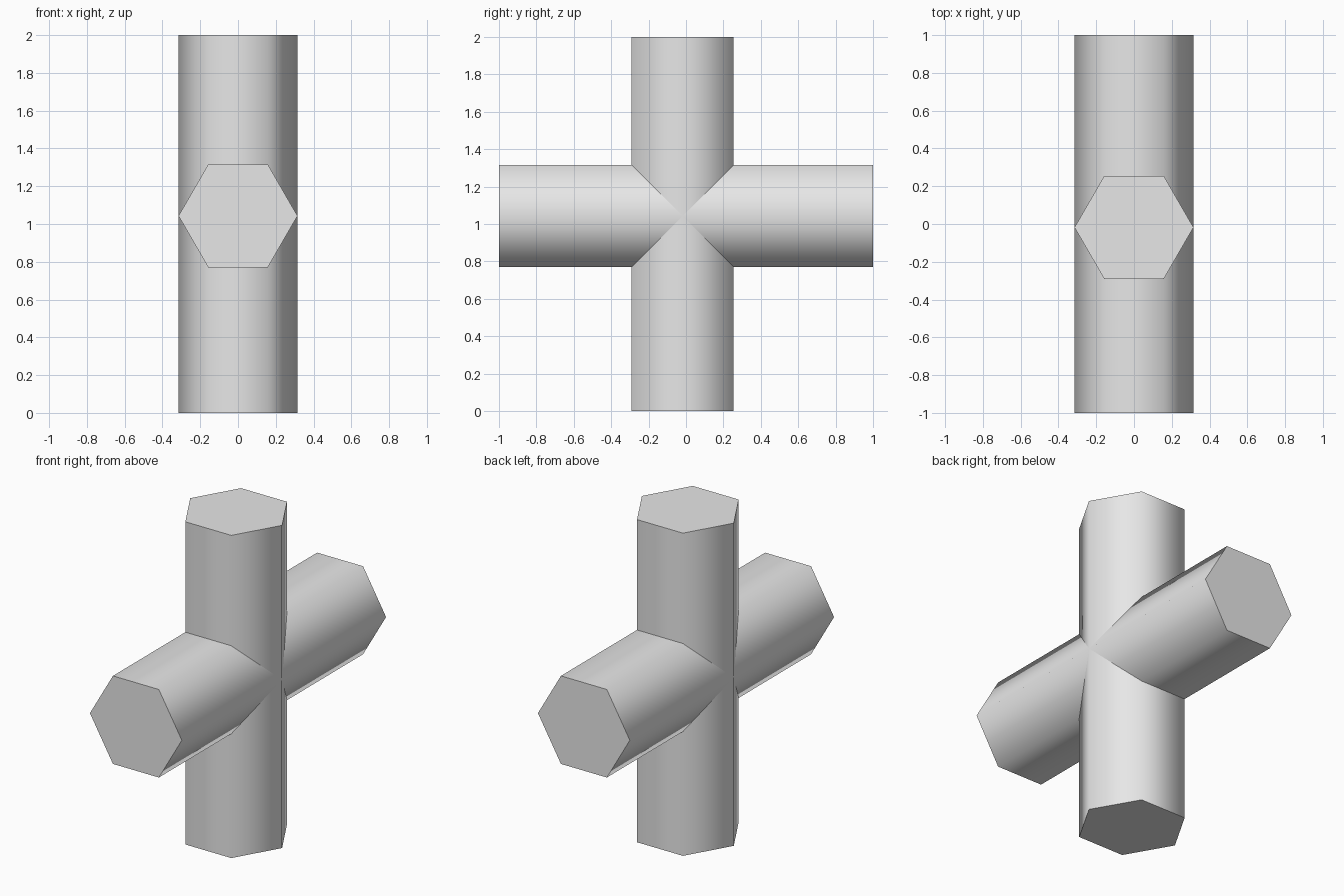
import bpy
from math import radians

cube = bpy.data.objects.get("Cube")
if cube:
    bpy.data.objects.remove(cube, do_unlink=True)

GREY = (0.8, 0.8, 0.8, 1)
grey = bpy.data.materials.new("light_grey")
grey.use_nodes = True
grey.diffuse_color = GREY
grey.node_tree.nodes["Principled BSDF"].inputs["Base Color"].default_value = GREY

RADIUS = 0.315
LENGTH = 2


def hex_bar(name, location, tilt):
    """Six-sided bar with corners on the x axis, rounded by smooth shading."""
    bpy.ops.mesh.primitive_cylinder_add(vertices=6, radius=RADIUS, depth=LENGTH)
    bar = bpy.context.object
    bar.name = name
    # Turn the hexagon so that corners point to -x and +x, then tilt and place
    bar.rotation_euler.z = radians(30)
    bpy.ops.object.transform_apply(rotation=True)
    bar.rotation_euler.x = tilt
    bar.location = location
    bpy.ops.object.transform_apply(location=True, rotation=True)
    bar.data.materials.append(grey)
    # Smooth the long sides, keep the end caps sharp
    bpy.ops.object.shade_smooth_by_angle(angle=radians(70))
    return bar


# Upright and crossing bars
hex_bar("upright_bar", (0, -0.018, 1), 0)
hex_bar("cross_bar", (0, 0, 1.043), radians(90))
